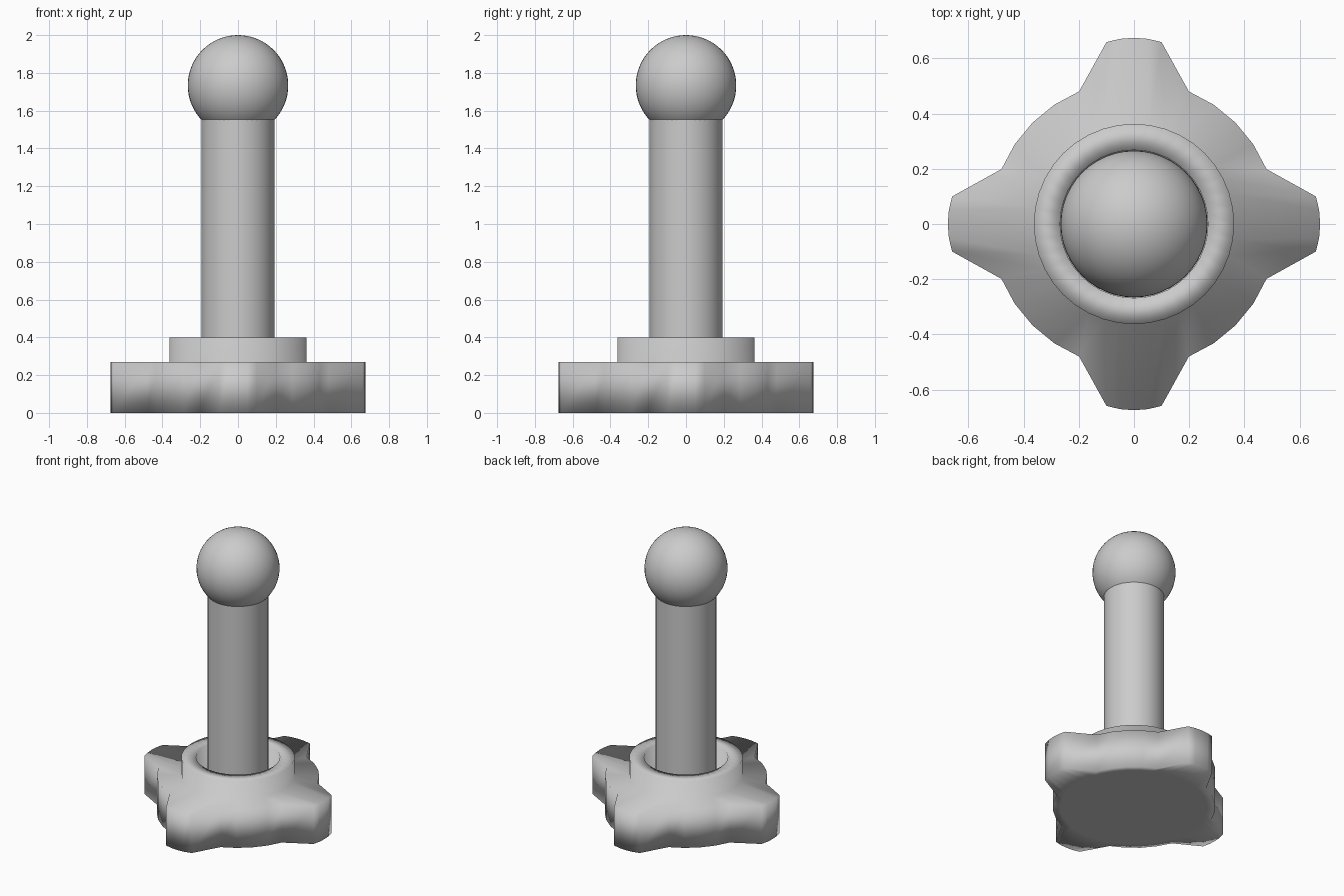
import bpy, bmesh
from math import sin, cos, radians

if "Cube" in bpy.data.objects:
    bpy.data.objects.remove(bpy.data.objects["Cube"])

# radius and angle of the lobed outline, one quarter (repeated four times)
QUARTER = [(0.0, 0.675), (4.3, 0.673), (8.6, 0.667), (22.5, 0.52), (33.75, 0.52),
           (45, 0.52), (56.25, 0.52), (67.5, 0.52), (81.4, 0.667), (85.7, 0.673)]
N = 40


def outline(z):
    return [(r * cos(radians(a + 90 * q)), r * sin(radians(a + 90 * q)), z)
            for q in range(4) for a, r in QUARTER]


def circle(r, z):
    return [(r * cos(radians(9 * i)), r * sin(radians(9 * i)), z) for i in range(N)]


def loft(name, loops):
    """Skin a stack of closed loops, capping both ends."""
    bm = bmesh.new()
    rows = [[bm.verts.new(p) for p in loop] for loop in loops]
    for a, b in zip(rows, rows[1:]):
        for i in range(N):
            j = (i + 1) % N
            bm.faces.new((a[i], a[j], b[j], b[i]))
    bm.faces.new(rows[0][::-1])
    bm.faces.new(rows[-1])
    bmesh.ops.recalc_face_normals(bm, faces=bm.faces)
    for f in bm.faces:
        f.smooth = True
    me = bpy.data.meshes.new(name)
    bm.to_mesh(me)
    bm.free()
    ob = bpy.data.objects.new(name, me)
    bpy.context.collection.objects.link(ob)
    return ob


# four-lobed base with raised hollow collar, softly shaded throughout
loft("base_with_collar", [
    circle(0.47, 0), outline(0), outline(0.27), circle(0.363, 0.27),
    circle(0.363, 0.40), circle(0.268, 0.40), circle(0.268, 0.27)])

# upright stick
bpy.ops.mesh.primitive_cylinder_add(vertices=40, radius=0.194, depth=1.30,
                                    location=(0, 0, 0.91))
stick = bpy.context.object
stick.name = "stick"
bpy.ops.object.shade_smooth_by_angle()

# ball knob
bpy.ops.mesh.primitive_uv_sphere_add(segments=48, ring_count=32, radius=0.266,
                                     location=(0, 0, 1.734))
knob = bpy.context.object
knob.name = "ball_knob"
bpy.ops.object.shade_smooth()
